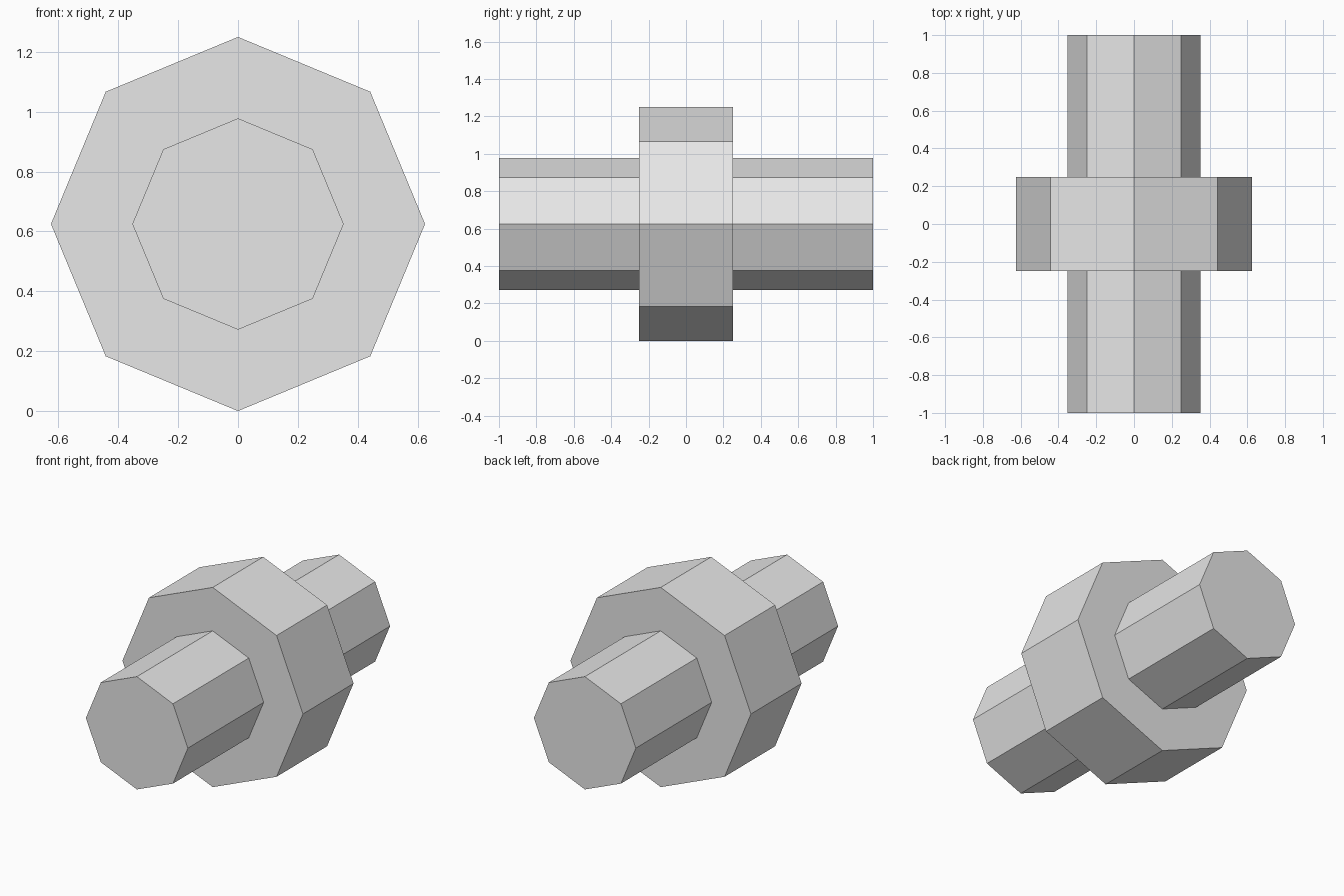
import bpy
import math

cube = bpy.data.objects.get("Cube")
if cube:
    bpy.data.objects.remove(cube, do_unlink=True)

COLLAR_RADIUS = 0.625

# Single plain grey
grey = bpy.data.materials.new("light_grey")
grey.use_nodes = True
colour = (0.8, 0.8, 0.8, 1.0)
grey.diffuse_color = colour
grey.node_tree.nodes["Principled BSDF"].inputs["Base Color"].default_value = colour


def octagon_bar(name, radius, length):
    """Flat-shaded octagonal prism along y, with a corner pointing up."""
    bpy.ops.mesh.primitive_cylinder_add(
        vertices=8, radius=radius, depth=length,
        location=(0, 0, COLLAR_RADIUS), rotation=(math.pi / 2, 0, 0))
    bar = bpy.context.object
    bar.name = name
    bar.data.name = name
    bar.data.materials.append(grey)
    bpy.ops.object.transform_apply(location=False, rotation=True, scale=False)
    return bar


# Long shaft passing through the wide middle collar
octagon_bar("shaft", 0.353, 2.0)
octagon_bar("collar", COLLAR_RADIUS, 0.5)
